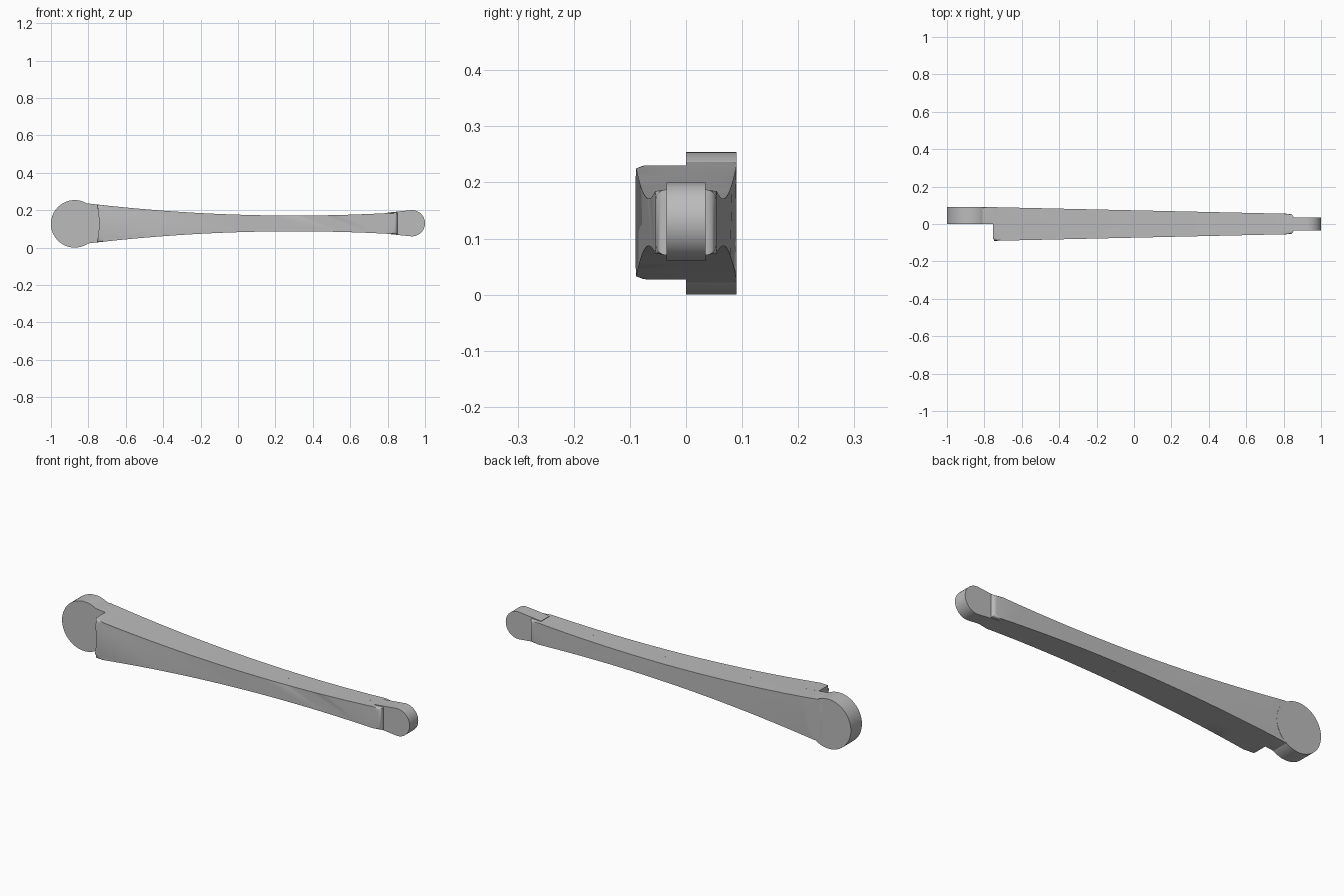
import bpy
import bmesh
import math

cube = bpy.data.objects.get("Cube")
if cube:
    bpy.data.objects.remove(cube, do_unlink=True)

grey = bpy.data.materials.new("plain grey")
grey.use_nodes = True
colour = (0.5, 0.5, 0.5, 1)
grey.diffuse_color = colour
grey.node_tree.nodes["Principled BSDF"].inputs["Base Color"].default_value = colour

MID_Z = 0.129


def half_height(x):
    return 0.042 + 0.0535 * (x - 0.3) ** 2


def half_depth(x):
    return min(0.09, 0.09 - 0.0225 * (x + 0.75))


def prism(name, outline, y0, y1):
    """Extrude an outline of (x, z) points between two depths."""
    bm = bmesh.new()
    front = [bm.verts.new((x, y0, z)) for x, z in outline]
    back = [bm.verts.new((x, y1, z)) for x, z in outline]
    caps = [bm.faces.new(front), bm.faces.new(back[::-1])]
    n = len(outline)
    for i in range(n):
        j = (i + 1) % n
        bm.faces.new((front[j], front[i], back[i], back[j]))
    return bm, caps


def finish(name, bm):
    bmesh.ops.recalc_face_normals(bm, faces=bm.faces)
    mesh = bpy.data.meshes.new(name)
    bm.to_mesh(mesh)
    bm.free()
    mesh.materials.append(grey)
    obj = bpy.data.objects.new(name, mesh)
    bpy.context.collection.objects.link(obj)
    bpy.ops.object.select_all(action="DESELECT")
    obj.select_set(True)
    bpy.context.view_layer.objects.active = obj
    bpy.ops.object.shade_smooth_by_angle(angle=math.radians(35))


def arm_half(name, x0, side, hollow):
    """Waisted, tapering half of the arm with a rounded outer rim."""
    x1, steps = 0.852, 32
    xs = [x0 + (x1 - x0) * i / steps for i in range(steps + 1)]
    outline = [(x, MID_Z - half_height(x)) for x in xs]
    outline += [(x, MID_Z + half_height(x)) for x in reversed(xs)]
    # Shallow concave curve on the wide end
    h = half_height(x0)
    for i in range(1, 8):
        t = 1 - i / 4
        outline.append((x0 + hollow * (1 - t * t), MID_Z + h * t))
    bm, caps = prism(name, outline, 0, side)
    bm.verts.ensure_lookup_table()
    outer = [v for v in bm.verts if abs(v.co.y) > 0.5]
    for v in outer:
        v.co.y = side * half_depth(v.co.x)
    rim = list(caps[1].edges)
    bmesh.ops.bevel(bm, geom=rim, offset=0.018, offset_type="OFFSET",
                    segments=5, profile=0.5, affect="EDGES", clamp_overlap=True)
    finish(name, bm)


def arc(cx, cz, r, a0, a1, n):
    return [(cx + r * math.cos(a0 + (a1 - a0) * i / n),
             cz + r * math.sin(a0 + (a1 - a0) * i / n)) for i in range(n + 1)]


# Main arm: the back half runs on into the big round pad
arm_half("arm_front_half", -0.755, -1, 0.012)
arm_half("arm_back_half", -0.84, 1, 0)

# Big round pad on the back half
pad, _ = prism("round_pad", arc(-0.873, 0.127, 0.127, 0, math.tau, 64)[:-1], 0, 0.09)
finish("round_pad", pad)

# Narrow rounded lug at the thin end
tip = arc(0.93, 0.13, 0.07, -math.pi / 2 - 0.08, math.pi / 2 + 0.08, 32)
tip += [(0.80, 0.187), (0.80, 0.073)]
lug, _ = prism("end_lug", tip, -0.035, 0.035)
finish("end_lug", lug)
